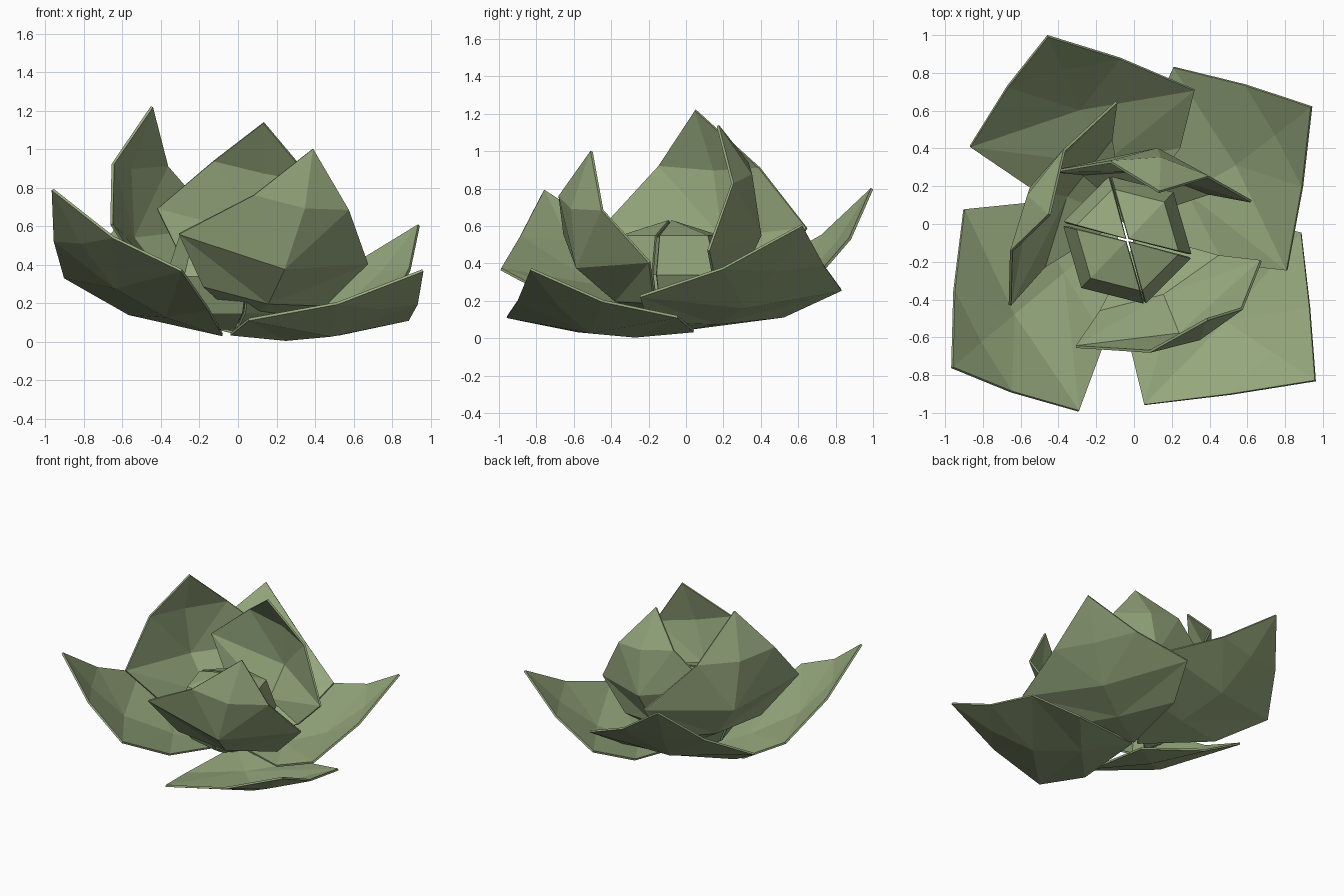
import bpy, math
from mathutils import Vector as V

if "Cube" in bpy.data.objects:
    bpy.data.objects.remove(bpy.data.objects["Cube"])

green = bpy.data.materials.new("sage_green")
green.diffuse_color = (0.305, 0.392, 0.205, 1)
green.use_nodes = True
green.node_tree.nodes["Principled BSDF"].inputs["Base Color"].default_value = green.diffuse_color


def make(name, verts, faces, thickness):
    me = bpy.data.meshes.new(name)
    me.from_pydata([tuple(v) for v in verts], [], faces)
    me.materials.append(green)
    ob = bpy.data.objects.new(name, me)
    bpy.context.collection.objects.link(ob)
    mod = ob.modifiers.new("thickness", 'SOLIDIFY')
    mod.thickness = thickness
    mod.offset = 0
    return ob


def petal(name, base, left, tip, right, side, crown, belly, lift, spread):
    """Cupped leaf: base, low row, wide row, upper row, tip."""
    b, l, t, r = V(base), V(left), V(tip), V(right)
    n = (t - b).cross(r - l).normalized()
    if n.z > 0:                       # bulge points down and outward
        n = -n
    d, s = (t - b).normalized(), (r - l).normalized()
    mid = (l + r) / 2
    ul = (l + t) / 2 + n * side + d * lift
    ur = (r + t) / 2 + n * side + d * lift
    um = (ul + ur) / 2 + n * crown
    wm = mid + n * belly
    ll = (l + b) / 2 + n * side - s * spread
    lr = (r + b) / 2 + n * side + s * spread
    lm = (mid + b) / 2 + n * belly * 0.87
    verts = [b, ll, lm, lr, l, wm, r, ul, um, ur, t]
    faces = [(0, 2, 1), (0, 3, 2),
             (1, 2, 4), (2, 5, 4), (2, 3, 6), (2, 6, 5),
             (4, 5, 7), (5, 8, 7), (5, 6, 9), (5, 9, 8),
             (7, 8, 10), (8, 9, 10)]
    return make(name, verts, faces, 0.014)


# Four wide outer petals: base, left, tip, right
outer = {
    "outer_petal_back_right": ((0, 0, .05), (.21, .83, .26), (.94, .62, .605), (.81, -.245, .225)),
    "outer_petal_front_right": ((0, -.02, .05), (.885, -.045, .115), (.96, -.83, .37), (.055, -.957, .115)),
    "outer_petal_front_left": ((-.08, -.02, .035), (-.293, -.99, .37), (-.963, -.76, .79), (-.90, .077, .335)),
    "outer_petal_back_left": ((-.03, 0, .05), (-.868, .41, .37), (-.457, .995, .80), (.32, .71, .34)),
}
for name, pts in outer.items():
    petal(name, *pts, side=.045, crown=.025, belly=.085, lift=0, spread=.11)

# Three upright, strongly cupped inner petals
inner = {
    "inner_petal_front": ((.03, -.05, .1), (-.307, -.65, .56), (.387, -.505, 1.0), (.672, -.195, .407)),
    "inner_petal_back": ((0, .03, .1), (-.42, .28, .69), (.133, .17, 1.137), (.62, .12, .47)),
    "inner_petal_left": ((-.05, .03, .1), (-.657, -.43, .61), (-.447, .05, 1.22), (-.093, .645, .59)),
}
for name, pts in inner.items():
    petal(name, *pts, side=.1, crown=.06, belly=.2, lift=.04, spread=.08)

# Closed six-sided bud made of four overlapping shells
rings = [(.10, .07), (.24, .15), (.335, .34), (.265, .545)]
centre = V((-.035, -.085, 0))
for k, (start, sectors) in enumerate([(105, 1), (166, 2), (285, 1), (346, 2)]):
    angles = [math.radians(start + 60 * i) for i in range(sectors + 1)]
    out = math.radians(start + 30 * sectors)
    shift = centre + V((math.cos(out), math.sin(out), 0)) * .01
    verts = [shift + V((r * math.cos(a), r * math.sin(a), z)) for r, z in rings for a in angles]
    w = sectors + 1
    faces = [(j * w + i, j * w + i + 1, (j + 1) * w + i + 1, (j + 1) * w + i)
             for j in range(len(rings) - 1) for i in range(sectors)]
    verts.append(shift + V((0, 0, .625)))
    top = (len(rings) - 1) * w
    faces += [(top + i, top + i + 1, len(verts) - 1) for i in range(sectors)]
    make("bud_petal_%d" % (k + 1), verts, faces, 0.014)
